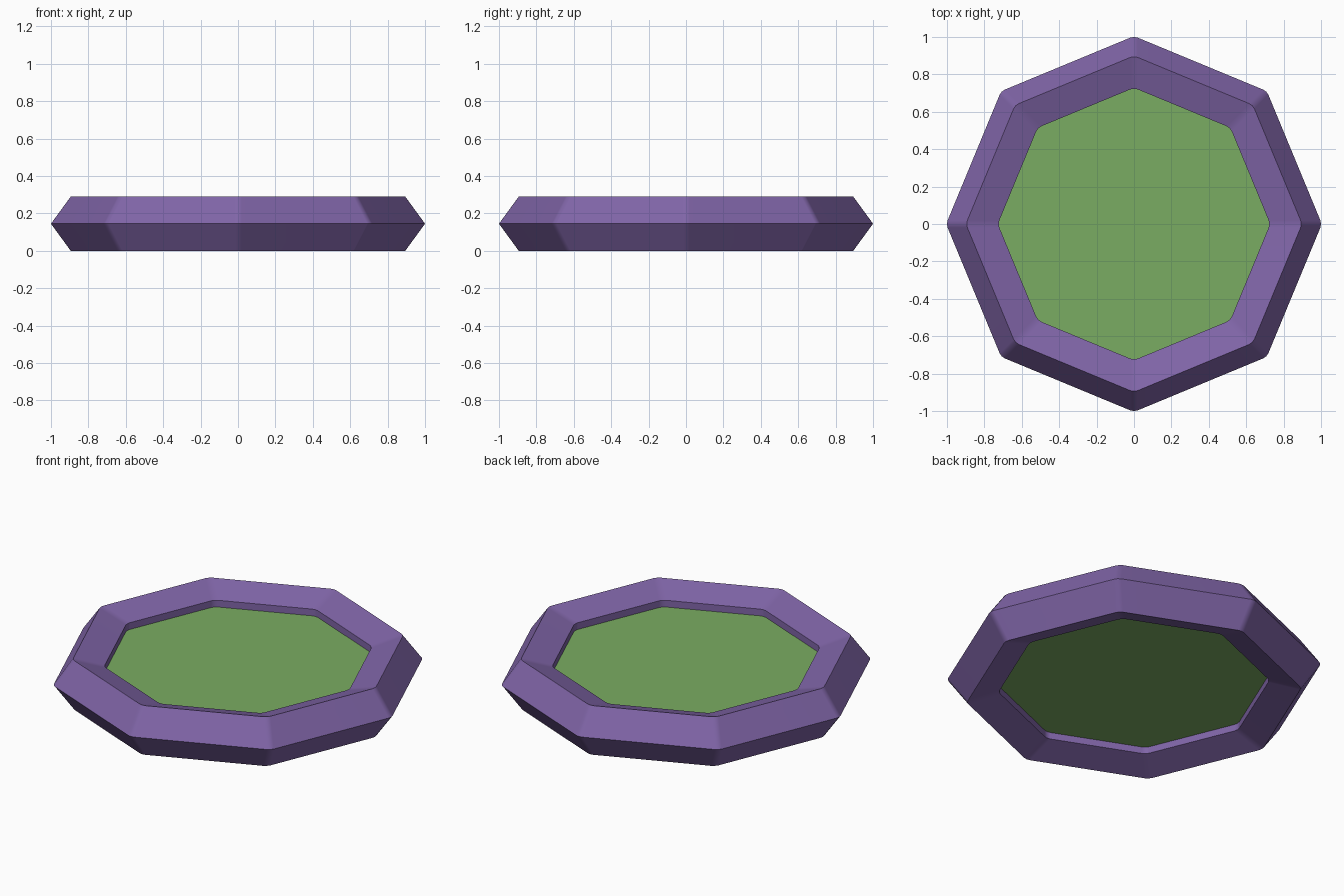
import bpy, bmesh
from math import cos, sin, pi, radians

cube = bpy.data.objects.get("Cube")
if cube:
    bpy.data.objects.remove(cube, do_unlink=True)

SIDES = 8            # corners around the ring
RIM = 5              # sides of the rim cross-section
RIM_R = 0.1524       # cross-section radius
RING_R = 1.0 - RIM_R # ring centre-line radius
MID_Z = 0.145


def make_material(name, color):
    mat = bpy.data.materials.new(name)
    mat.use_nodes = True
    mat.diffuse_color = color
    mat.node_tree.nodes["Principled BSDF"].inputs["Base Color"].default_value = color
    return mat


def make_object(name, bm, mat):
    bmesh.ops.recalc_face_normals(bm, faces=bm.faces)
    mesh = bpy.data.meshes.new(name)
    bm.to_mesh(mesh)
    bm.free()
    mesh.materials.append(mat)
    obj = bpy.data.objects.new(name, mesh)
    bpy.context.collection.objects.link(obj)
    return obj


purple = make_material("purple", (0.216, 0.13, 0.39, 1))
green = make_material("green", (0.195, 0.413, 0.122, 1))

# Octagonal rim with a pentagonal cross-section
bm = bmesh.new()
rings = []
for i in range(SIDES):
    a = 2 * pi * i / SIDES
    ring = []
    for j in range(RIM):
        b = 2 * pi * j / RIM
        r = RING_R + RIM_R * cos(b)
        ring.append(bm.verts.new((r * cos(a), r * sin(a), MID_Z + RIM_R * sin(b))))
    rings.append(ring)
for i in range(SIDES):
    r0, r1 = rings[i], rings[(i + 1) % SIDES]
    for j in range(RIM):
        k = (j + 1) % RIM
        bm.faces.new((r0[j], r1[j], r1[k], r0[k]))

# Softly rounded mitre corners
mitres = [bm.edges.get((ring[j], ring[(j + 1) % RIM])) for ring in rings for j in range(RIM)]
bmesh.ops.bevel(bm, geom=mitres, offset=0.02, offset_type='OFFSET',
                segments=2, profile=0.5, affect='EDGES')
reach = max(v.co.x for v in bm.verts)
for v in bm.verts:
    v.co.x /= reach
    v.co.y /= reach
rim = make_object("rim", bm, purple)

bpy.ops.object.select_all(action='DESELECT')
rim.select_set(True)
bpy.context.view_layer.objects.active = rim
bpy.ops.object.shade_smooth_by_angle(angle=radians(30))
weighted = rim.modifiers.new("even_shading", 'WEIGHTED_NORMAL')
weighted.keep_sharp = True

# Flat slab filling the opening
bm = bmesh.new()
bmesh.ops.create_cone(bm, cap_ends=True, segments=SIDES, radius1=0.74, radius2=0.74, depth=0.1)
bmesh.ops.translate(bm, verts=bm.verts, vec=(0, 0, MID_Z))
make_object("centre_slab", bm, green)
